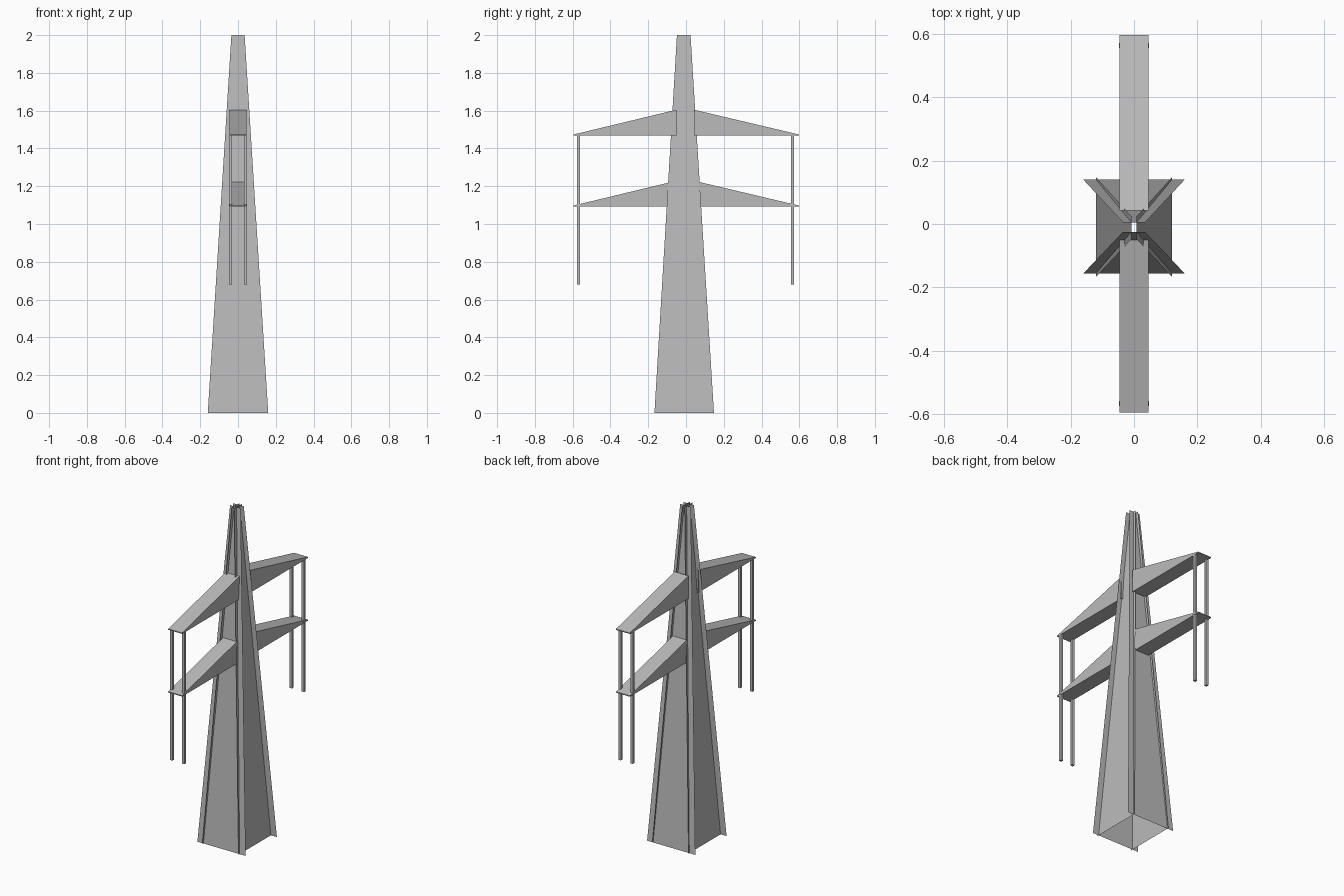
import bpy
import bmesh
from mathutils import Vector

cube = bpy.data.objects.get("Cube")
if cube:
    bpy.data.objects.remove(cube, do_unlink=True)

steel = bpy.data.materials.new("grey_steel")
steel.use_nodes = True
GREY = (0.5, 0.5, 0.5, 1)
steel.diffuse_color = GREY
steel.node_tree.nodes["Principled BSDF"].inputs["Base Color"].default_value = GREY


def finish(name, bm):
    mesh = bpy.data.meshes.new(name)
    bm.to_mesh(mesh)
    bm.free()
    mesh.materials.append(steel)
    obj = bpy.data.objects.new(name, mesh)
    bpy.context.collection.objects.link(obj)
    return obj


def plate(name, corners, outward):
    """Single sheet whose normal points outward."""
    bm = bmesh.new()
    face = bm.faces.new([bm.verts.new(c) for c in corners])
    face.normal_update()
    if face.normal.dot(Vector(outward)) < 0:
        face.normal_flip()
    return finish(name, bm)


def prism(name, profile, x0, x1):
    """Closed (y, z) profile extruded along x."""
    bm = bmesh.new()
    face = bm.faces.new([bm.verts.new((x0, y, z)) for y, z in profile])
    ext = bmesh.ops.extrude_face_region(bm, geom=[face])["geom"]
    bmesh.ops.translate(bm, vec=(x1 - x0, 0, 0),
                        verts=[v for v in ext if isinstance(v, bmesh.types.BMVert)])
    bmesh.ops.recalc_face_normals(bm, faces=bm.faces)
    return finish(name, bm)


# Tower: four tapering sheets that cross and overlap at the corners
HEIGHT = 2.0
for name, y_base, y_top, out in (("tower_front", -0.156, -0.025, -1),
                                 ("tower_back", 0.14, 0.005, 1)):
    plate(name, [(-0.16, y_base, 0), (0.16, y_base, 0),
                 (0.035, y_top, HEIGHT), (-0.035, y_top, HEIGHT)], (0, out, 0))
for name, s in (("tower_left", 1), ("tower_right", -1)):
    plate(name, [(s * 0.12, -0.167, 0), (s * 0.12, 0.148, 0),
                 (s * 0.008, 0.024, HEIGHT), (s * 0.008, -0.048, HEIGHT)], (s, 0, 0))

# Wedge arms with a pair of hanging rods at each tip
for side, s, root, tip, rod_y in (("front", -1, -0.05, -0.595, -0.568),
                                  ("back", 1, 0.042, 0.597, 0.564)):
    for level, z, rod_end in (("upper", 1.468, 1.095), ("lower", 1.092, 0.68)):
        prism(f"{level}_{side}_arm",
              [(root, z), (tip, z), (tip, z + 0.006), (root, z + 0.137)], -0.046, 0.046)
        for hand, x in (("left", 0.04), ("right", -0.04)):
            y0, y1 = rod_y - 0.008, rod_y + 0.008
            prism(f"{level}_{side}_{hand}_rod",
                  [(y0, rod_end), (y1, rod_end), (y1, z), (y0, z)], x - 0.008, x + 0.008)
